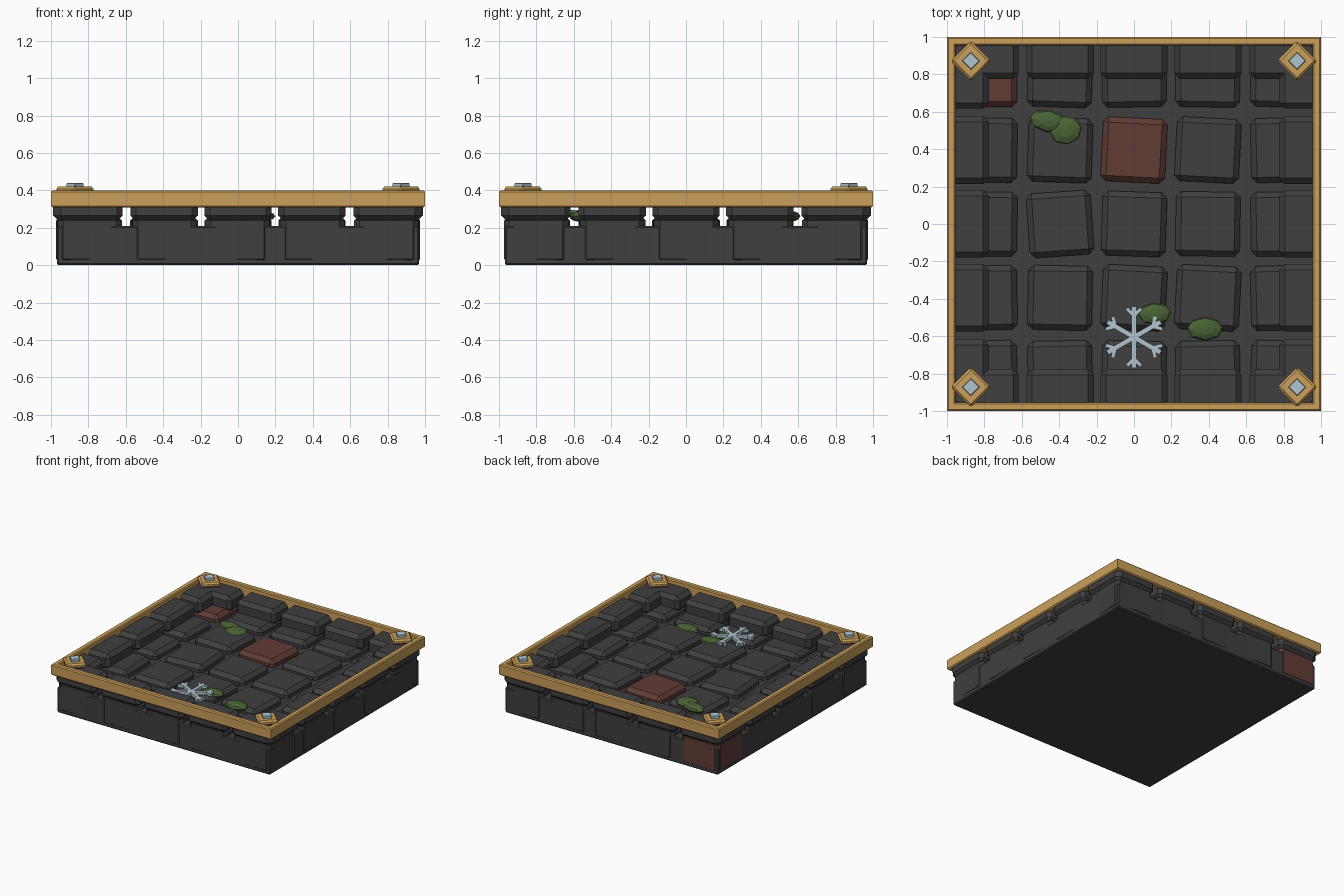
import bpy, bmesh, math
from mathutils import Matrix, Vector

if "Cube" in bpy.data.objects:
    bpy.data.objects.remove(bpy.data.objects["Cube"])


def material(name, rgb):
    m = bpy.data.materials.new(name)
    m.diffuse_color = (*rgb, 1)
    m.use_nodes = True
    m.node_tree.nodes["Principled BSDF"].inputs["Base Color"].default_value = m.diffuse_color
    return m


STONE = material("dark stone", (0.050, 0.050, 0.050))
RED = material("red stone", (0.120, 0.046, 0.036))
GOLD = material("gold", (0.60, 0.35, 0.10))
ICE = material("pale ice", (0.44, 0.56, 0.62))
MOSS = material("moss green", (0.068, 0.125, 0.035))


def finish(name, bm, mat):
    bmesh.ops.recalc_face_normals(bm, faces=bm.faces)
    me = bpy.data.meshes.new(name)
    bm.to_mesh(me)
    bm.free()
    me.materials.append(mat)
    ob = bpy.data.objects.new(name, me)
    bpy.context.collection.objects.link(ob)
    return ob


def add_box(bm, center, size, turn=0.0):
    """Box turned about its own vertical axis (degrees)."""
    mat = (Matrix.Translation(center) @ Matrix.Rotation(math.radians(turn), 4, 'Z')
           @ Matrix.Diagonal((*size, 1)))
    return bmesh.ops.create_cube(bm, size=1, matrix=mat)


def box(name, center, size, mat, bevel=0.0, turn=0.0):
    bm = bmesh.new()
    add_box(bm, center, size, turn)
    if bevel:
        bmesh.ops.bevel(bm, geom=bm.edges[:], offset=bevel, segments=1, affect='EDGES')
    return finish(name, bm, mat)


# Base slab under the paving
box("base_slab", (0, 0, 0.105), (1.935, 1.935, 0.21), STONE, 0.008)

# Paving stones, slightly crooked
SPOTS = (-0.797, -0.395, 0, 0.395, 0.797)
TURNS = ((3, 2, -3, 2, -3),
         (2, -1, -3, -3, 3),
         (-2, 4, -2, -1, 2),
         (-2, -2, -3, -3, 3),
         (0, -4, 2, -2, -4))
for r, y in enumerate(SPOTS):
    for c, x in enumerate(SPOTS):
        red = (r, c) in ((3, 2), (4, 0))
        turn = TURNS[r][c] * (0.5 if r in (0, 4) or c in (0, 4) else 1)
        box("paving_stone", (x, y, 0.136), (0.345, 0.345, 0.264),
            RED if red else STONE, 0.03, turn)

# Raised edge stones under the frame
for s in (-1, 1):
    for i, p in enumerate(SPOTS):
        length = 0.36
        box("edge_stone", (p, s * 0.882, 0.30), (length, 0.212, 0.13), STONE, 0.03)
        box("edge_stone", (s * 0.882, p, 0.30), (0.212, length, 0.13), STONE, 0.03)

# Square gold frame, one mitred ring with a chamfered section
bm = bmesh.new()
section = ((0.955, 0.31), (0.992, 0.31), (1.0, 0.318), (1.0, 0.392),
           (0.992, 0.40), (0.962, 0.40), (0.955, 0.393))
rings = [[bm.verts.new((sx * d, sy * d, z)) for d, z in section]
         for sx, sy in ((1, 1), (-1, 1), (-1, -1), (1, -1))]
n = len(section)
for k in range(4):
    a, b = rings[k], rings[(k + 1) % 4]
    for j in range(n):
        bm.faces.new((a[j], a[(j + 1) % n], b[(j + 1) % n], b[j]))
finish("gold_frame", bm, GOLD)

# Corner diamonds with ice gems
for sx in (-1, 1):
    for sy in (-1, 1):
        x, y = sx * 0.872, sy * 0.872
        box("corner_plate", (x, y, 0.40), (0.152, 0.152, 0.04), GOLD, 0.012, 45)
        box("corner_gem", (x, y, 0.422), (0.068, 0.068, 0.036), ICE, 0.004, 45)

# Moss clumps
for x, y, rx, ry, turn in ((-0.46, 0.55, 0.10, 0.062, -10), (-0.365, 0.50, 0.09, 0.078, 10),
                           (0.11, -0.48, 0.09, 0.062, 5), (0.38, -0.56, 0.098, 0.066, 0)):
    bm = bmesh.new()
    mat = (Matrix.Translation((x, y, 0.262)) @ Matrix.Rotation(math.radians(turn), 4, 'Z')
           @ Matrix.Diagonal((rx, ry, 0.03, 1)))
    bmesh.ops.create_uvsphere(bm, u_segments=8, v_segments=6, radius=1, matrix=mat)
    finish("moss_clump", bm, MOSS)

# Snowflake inlay: six arms, each with a pair of barbs
bm = bmesh.new()
hub = Vector((0, -0.605, 0.284))
for k in range(6):
    angle = 90 + 60 * k
    out = Vector((math.cos(math.radians(angle)), math.sin(math.radians(angle)), 0))
    add_box(bm, hub + out * 0.082, (0.164, 0.026, 0.024), angle)
    for side in (-45, 45):
        a = math.radians(angle + side)
        barb = Vector((math.cos(a), math.sin(a), 0))
        add_box(bm, hub + out * 0.115 + barb * 0.026, (0.056, 0.02, 0.022), angle + side)
finish("snowflake", bm, ICE)
